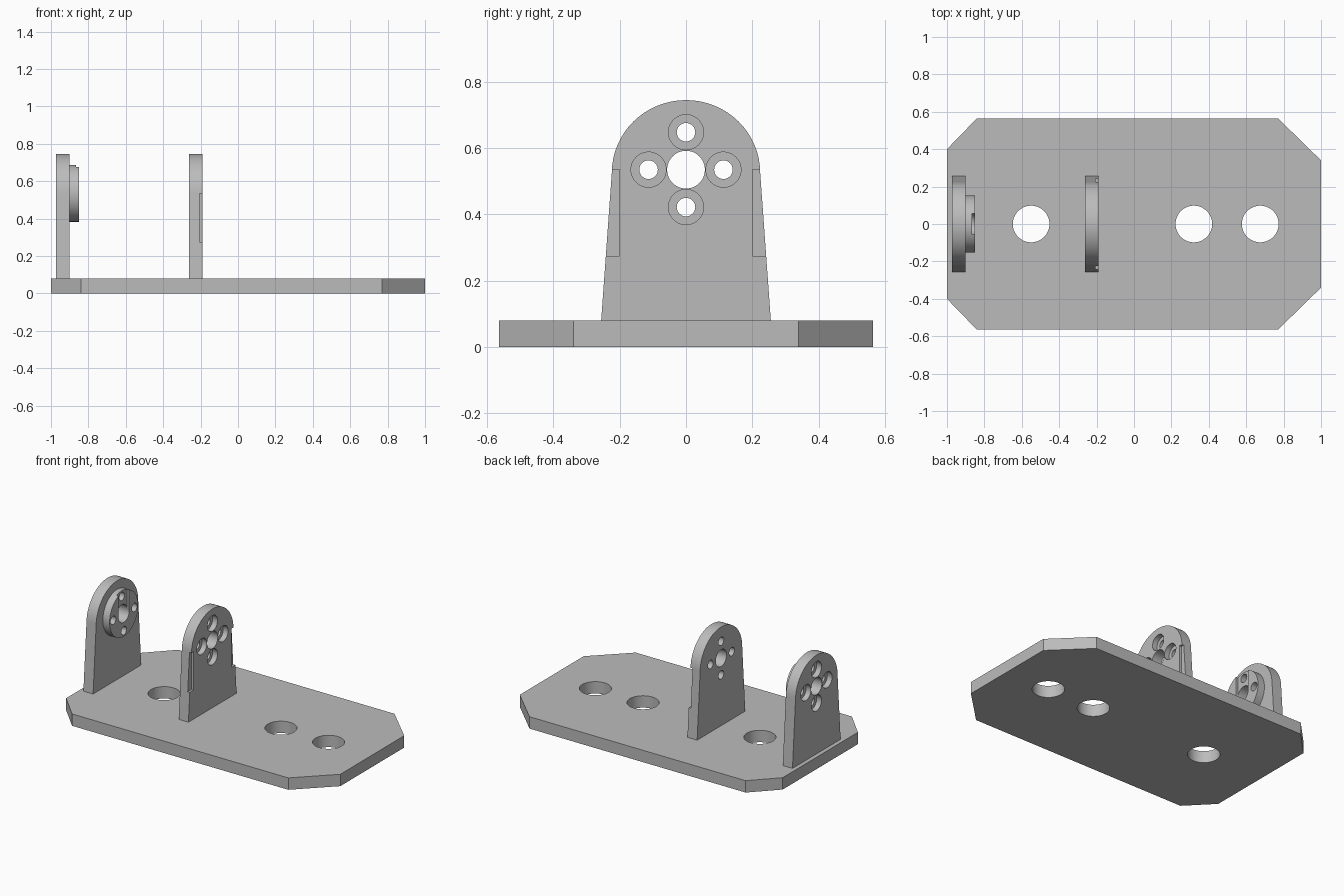
import bpy, bmesh, math
from mathutils import Matrix

cube = bpy.data.objects.get("Cube")
if cube:
    bpy.data.objects.remove(cube, do_unlink=True)

# One plain grey material
grey = bpy.data.materials.new("plain grey")
grey.use_nodes = True
colour = (0.5, 0.5, 0.5, 1)
grey.diffuse_color = colour
grey.node_tree.nodes["Principled BSDF"].inputs["Base Color"].default_value = colour


def prism(name, points, axis, start, end):
    """Extrude a closed outline along z (points are x, y) or x (points are y, z)."""
    bm = bmesh.new()
    place = (lambda p: (p[0], p[1], start)) if axis == "Z" else (lambda p: (start, p[0], p[1]))
    face = bm.faces.new([bm.verts.new(place(p)) for p in points])
    extruded = bmesh.ops.extrude_face_region(bm, geom=[face])["geom"]
    offset = (0, 0, end - start) if axis == "Z" else (end - start, 0, 0)
    bmesh.ops.translate(bm, vec=offset, verts=[v for v in extruded if isinstance(v, bmesh.types.BMVert)])
    bmesh.ops.recalc_face_normals(bm, faces=bm.faces)
    mesh = bpy.data.meshes.new(name)
    bm.to_mesh(mesh)
    bm.free()
    obj = bpy.data.objects.new(name, mesh)
    bpy.context.collection.objects.link(obj)
    mesh.materials.append(grey)
    return obj


def circle(u, v, r, n=48):
    return [(u + r * math.cos(2 * math.pi * i / n), v + r * math.sin(2 * math.pi * i / n)) for i in range(n)]


def box(u0, u1, v0, v1):
    return [(u0, v0), (u1, v0), (u1, v1), (u0, v1)]


def cut(obj, outline, axis, start, end):
    """Subtract an extruded outline and discard the cutter."""
    cutter = prism("cutter", outline, axis, start, end)
    cutter.hide_render = True
    mod = obj.modifiers.new("cut", "BOOLEAN")
    mod.operation = "DIFFERENCE"
    mod.solver = "EXACT"
    mod.object = cutter
    bpy.context.view_layer.objects.active = obj
    bpy.ops.object.modifier_apply(modifier=mod.name)
    bpy.data.objects.remove(cutter, do_unlink=True)


def smooth(obj):
    bpy.ops.object.select_all(action="DESELECT")
    obj.select_set(True)
    bpy.context.view_layer.objects.active = obj
    bpy.ops.object.shade_smooth_by_angle(angle=math.radians(30))


BASE_TOP = 0.08
HUB_Z = 0.535
THICK = 0.072
SMALL = [(0.113 * a, HUB_Z + 0.113 * b) for a, b in ((1, 0), (0, 1), (-1, 0), (0, -1))]


def bore_hub(obj, start, end):
    """Centre hole with four screw holes around it."""
    cut(obj, circle(0, HUB_Z, 0.057), "X", start, end)
    for y, z in SMALL:
        cut(obj, circle(y, z, 0.028, 32), "X", start, end)


# Base plate with cut corners and three round holes
half = [(-1, 0.40), (-0.84, 0.565), (0.77, 0.565), (1, 0.34)]
base = prism("base_plate", half + [(x, -y) for x, y in reversed(half)], "Z", 0, BASE_TOP)
for x in (-0.55, 0.32, 0.675):
    cut(base, circle(x, 0, 0.098, 64), "Z", -0.1, 0.2)
smooth(base)

# Tapered upright with a rounded top
arc = [(0.224 * math.cos(math.pi * i / 32), 0.525 + 0.22 * math.sin(math.pi * i / 32)) for i in range(33)]
upright = [(0.256, BASE_TOP)] + arc + [(-0.256, BASE_TOP)]

# Uprights: the counterbores sit on the outer faces
for name, x0, bore_face in (("left_end_upright", -0.972, -1), ("middle_upright", -0.262, 1)):
    x1 = x0 + THICK
    plate = prism(name, upright, "X", x0, x1)
    bore_hub(plate, x0 - 0.05, x1 + 0.05)
    b0, b1 = (x0 - 0.05, x0 + 0.036) if bore_face < 0 else (x1 - 0.036, x1 + 0.05)
    for y, z in SMALL:
        cut(plate, circle(y, z, 0.053), "X", b0, b1)
    if bore_face > 0:
        # Shallow recesses along both side edges
        for side in (-1, 1):
            u = sorted((side * 0.2, side * 0.4))
            cut(plate, box(*u, 0.275, HUB_Z), "X", x1 - 0.015, x1 + 0.05)
    smooth(plate)

# Round boss on the inner face of the end upright, with a shallow slot to its rim
boss = prism("round_boss", circle(0, HUB_Z, 0.152, 64), "X", -0.90, -0.85)
bore_hub(boss, -1.0, -0.8)
cut(boss, box(-0.056, 0.056, HUB_Z, 0.8), "X", -0.865, -0.8)
smooth(boss)
